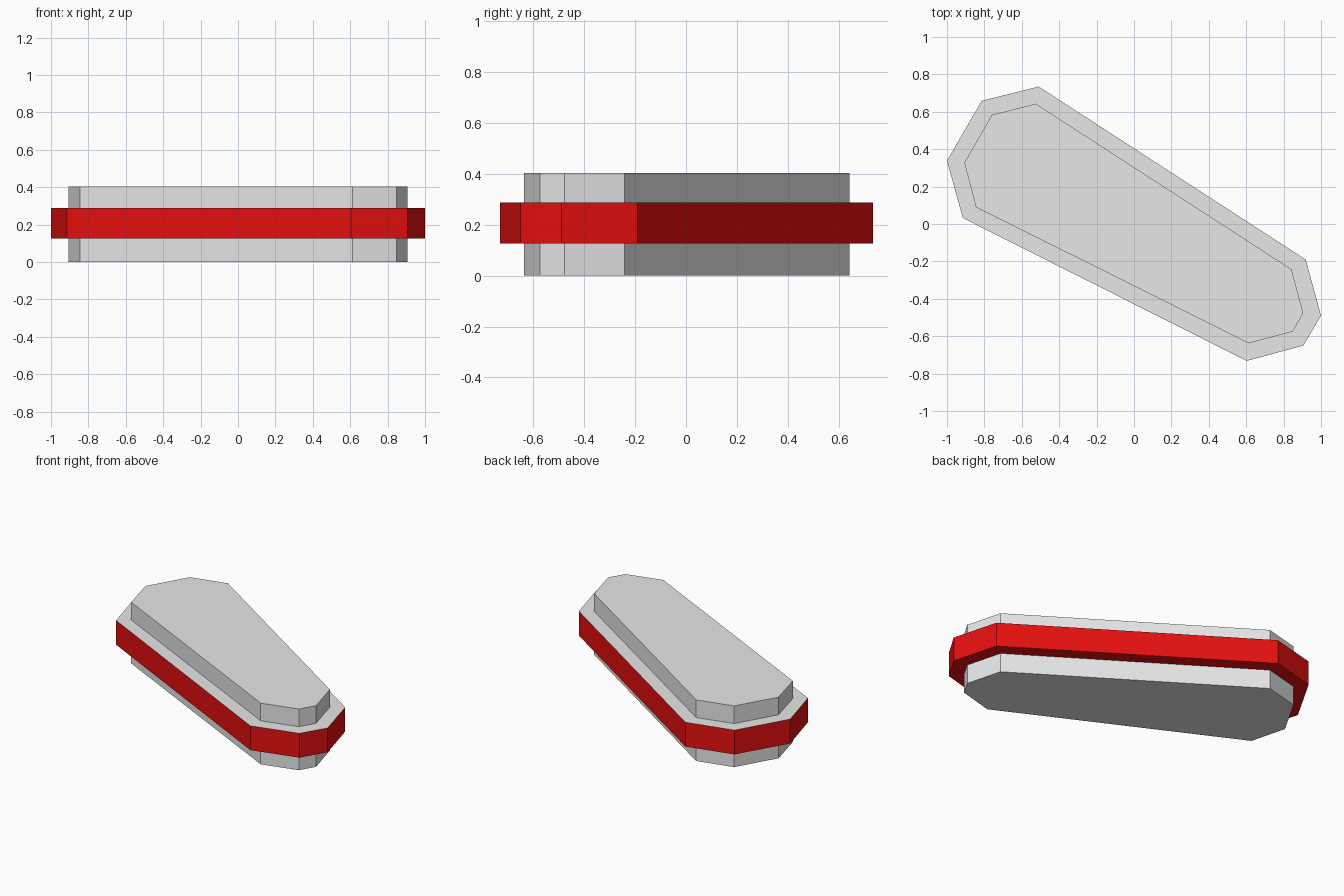
import bpy, bmesh

if "Cube" in bpy.data.objects:
    bpy.data.objects.remove(bpy.data.objects["Cube"])

def material(name, rgb):
    m = bpy.data.materials.new(name)
    m.diffuse_color = (*rgb, 1)
    m.use_nodes = True
    m.node_tree.nodes["Principled BSDF"].inputs["Base Color"].default_value = m.diffuse_color
    return m

grey = material("light grey", (0.8, 0.8, 0.8))
red = material("red", (0.8, 0.005, 0.005))

# Eight-sided tapered outlines, counter-clockwise seen from above
OUTER = [(-0.51, 0.735), (-0.815, 0.658), (-1.0, 0.338), (-0.915, 0.032),
         (0.603, -0.732), (0.905, -0.65), (1.0, -0.49), (0.918, -0.19)]
INNER = [(-0.525, 0.643), (-0.76, 0.583), (-0.907, 0.328), (-0.845, 0.09),
         (0.613, -0.638), (0.848, -0.575), (0.905, -0.477), (0.842, -0.242)]
TOP, BAND_TOP, BAND_LOW = 0.405, 0.288, 0.127

def shell(name, levels, mats, cap_low=False, cap_top=False):
    """Stack outlines at the given heights and join them with flat faces."""
    bm = bmesh.new()
    rings = [[bm.verts.new((x, y, z)) for x, y in outline] for outline, z in levels]
    for k, (a, b) in enumerate(zip(rings, rings[1:])):
        for i in range(len(a)):
            j = (i + 1) % len(a)
            f = bm.faces.new((a[i], a[j], b[j], b[i]))
            f.material_index = min(k, len(mats) - 1)
    if cap_low:
        bm.faces.new(rings[0][::-1])
    if cap_top:
        bm.faces.new(rings[-1])
    mesh = bpy.data.meshes.new(name)
    bm.to_mesh(mesh)
    bm.free()
    for m in mats:
        mesh.materials.append(m)
    ob = bpy.data.objects.new(name, mesh)
    bpy.context.collection.objects.link(ob)
    return ob

# Grey lower and upper casing
shell("lower_casing", [(INNER, 0), (INNER, BAND_LOW)], [grey], cap_low=True)
shell("upper_casing", [(INNER, BAND_TOP), (INNER, TOP)], [grey], cap_top=True)

# Protruding band: red underside and wall, grey top ledge
shell("rim_band", [(INNER, BAND_LOW), (OUTER, BAND_LOW),
                   (OUTER, BAND_TOP), (INNER, BAND_TOP)], [red, red, grey])
